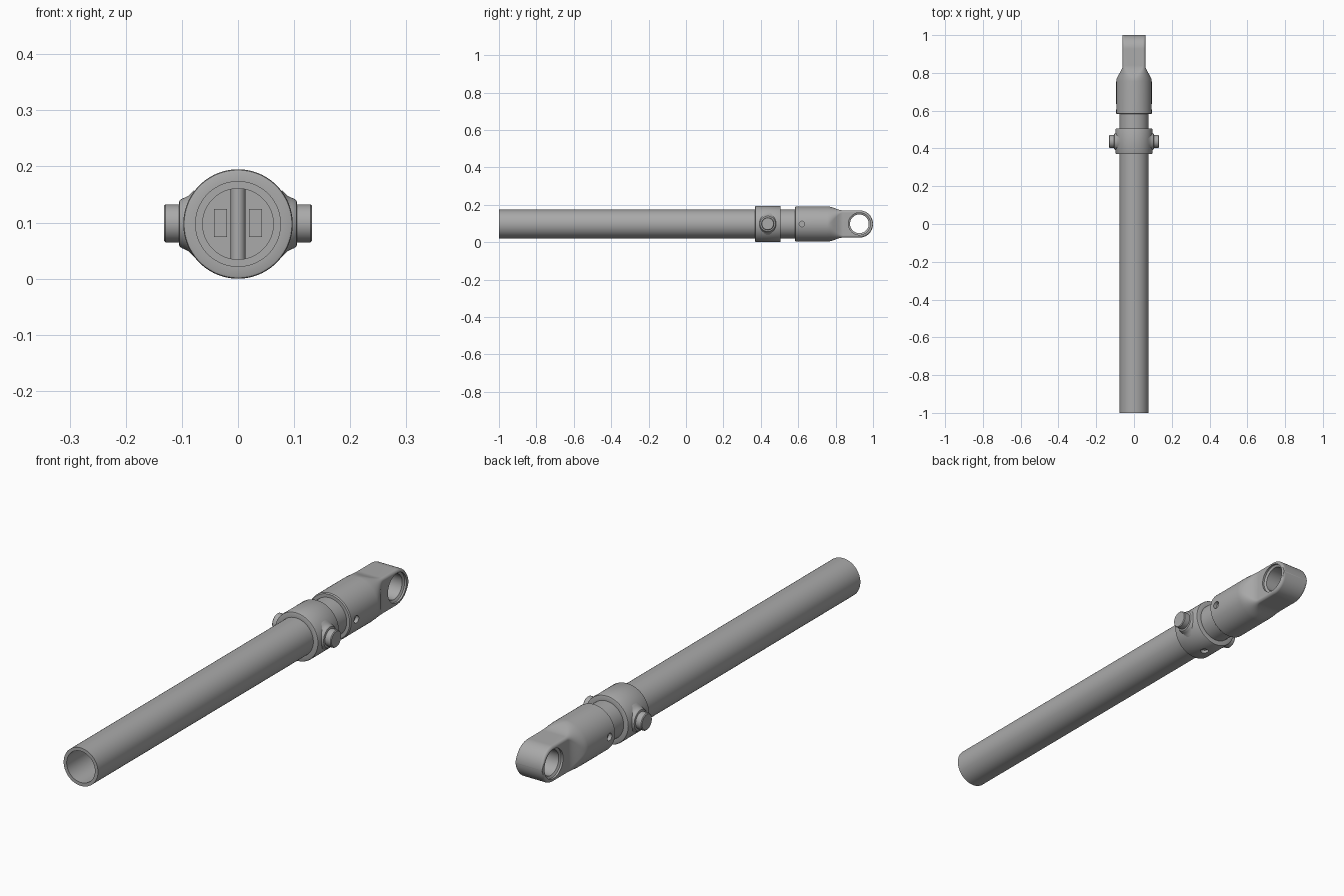
import bpy, bmesh, math
from mathutils import Matrix, Vector

cube = bpy.data.objects.get("Cube")
if cube:
    bpy.data.objects.remove(cube)

CZ = 0.0975                      # height of the long axis
TRUNNION_Y, EYE_Y = 0.437, 0.927

steel = bpy.data.materials.new("plain grey steel")
steel.use_nodes = True
GREY = (0.40, 0.40, 0.40, 1)
steel.diffuse_color = GREY
steel.node_tree.nodes["Principled BSDF"].inputs["Base Color"].default_value = GREY


def finish(name, bm):
    bmesh.ops.remove_doubles(bm, verts=bm.verts, dist=1e-5)
    bmesh.ops.recalc_face_normals(bm, faces=bm.faces)
    mesh = bpy.data.meshes.new(name)
    bm.to_mesh(mesh)
    bm.free()
    mesh.materials.append(steel)
    obj = bpy.data.objects.new(name, mesh)
    bpy.context.collection.objects.link(obj)
    return obj


def lathe(name, profile, axis="Y", origin=(0, 0, CZ), closed=False, sides=64):
    """Turn (radius, distance) points around an axis through origin."""
    bm = bmesh.new()
    direction = {"X": (1, 0, 0), "-X": (-1, 0, 0), "Y": (0, 1, 0), "Z": (0, 0, 1)}[axis]
    turn = Vector((0, 0, 1)).rotation_difference(Vector(direction)).to_matrix().to_4x4()
    place = Matrix.Translation(origin) @ turn
    rings = []
    for r, t in profile:
        angles = [2 * math.pi * i / sides for i in range(sides)]
        rings.append([bm.verts.new(place @ Vector((r * math.cos(a), r * math.sin(a), t)))
                      for a in angles])
    pairs = list(zip(rings, rings[1:]))
    if closed:
        pairs.append((rings[-1], rings[0]))
    for a, b in pairs:
        for i in range(sides):
            j = (i + 1) % sides
            bm.faces.new((a[i], a[j], b[j], b[i]))
    return finish(name, bm)


def cut(obj, cutter):
    mod = obj.modifiers.new("cut", "BOOLEAN")
    mod.operation, mod.solver, mod.object = "DIFFERENCE", "EXACT", cutter
    bpy.context.view_layer.objects.active = obj
    bpy.ops.object.modifier_apply(modifier=mod.name)
    bpy.data.objects.remove(cutter)


def rod_cutter(r, start, end, axis, origin):
    return lathe("cutter", [(0, start), (r, start), (r, end), (0, end)], axis, origin, sides=32)


def rounded_section(y, a, b, r, per_corner=16):
    """Rounded rectangle, half width a, half height b, corner radius r."""
    r = min(r, a, b)
    points = []
    for k, (sx, sz) in enumerate([(1, 1), (-1, 1), (-1, -1), (1, -1)]):
        for i in range(per_corner + 1):
            t = math.pi / 2 * (k + i / per_corner)
            points.append((sx * (a - r) + r * math.cos(t), y, CZ + sz * (b - r) + r * math.sin(t)))
    return points


parts = []

# Long tube, open at the front
parts.append(lathe("tube", [(0.0765, -1), (0.0765, 0.6), (0.063, 0.6), (0.063, -1)], closed=True))

# Plug closing the tube, with two raised pads and a cross pin
parts.append(lathe("tube_plug", [(0, 0.5), (0.064, 0.5), (0.064, 0.62), (0, 0.62)]))
for side, label in ((1, "left"), (-1, "right")):
    bm = bmesh.new()
    bmesh.ops.create_cube(bm, size=1, matrix=Matrix.Translation((side * 0.0315, 0.499, CZ + 0.002))
                          @ Matrix.Diagonal((0.023, 0.008, 0.05, 1)))
    parts.append(finish(label + "_plug_pad", bm))
parts.append(lathe("cross_pin", [(0, -0.086), (0.013, -0.086), (0.013, 0.07), (0, 0.07)],
                   "Z", (0, TRUNNION_Y, CZ), sides=32))

# Collar with softened edges and a small hole underneath
R, y0, y1 = 0.0975, 0.37, 0.506
collar = lathe("collar", [(0.076, y0), (R - 0.005, y0), (R - 0.0015, y0 + 0.0015), (R, y0 + 0.005),
                          (R, y1 - 0.005), (R - 0.0015, y1 - 0.0015), (R - 0.005, y1), (0.076, y1)],
               closed=True, sides=96)
cut(collar, rod_cutter(0.016, -0.15, -0.05, "Z", (0, TRUNNION_Y, CZ)))
parts.append(collar)

# Bosses and trunnion pins on both sides
for axis, label in (("X", "left"), ("-X", "right")):
    origin = (0, TRUNNION_Y, CZ + 0.001)
    parts.append(lathe(label + "_boss", [(0.06, 0.078), (0.054, 0.084), (0.049, 0.089), (0.046, 0.095),
                                         (0.044, 0.1), (0.041, 0.104), (0.037, 0.1055), (0, 0.1055)],
                       axis, origin))
    parts.append(lathe(label + "_trunnion_pin", [(0, 0.09), (0.034, 0.09), (0.034, 0.129),
                                                 (0.031, 0.132), (0, 0.132)], axis, origin))

# Rod end: round socket flowing into a flat tongue with a rounded tip
R, A, B, C = 0.094, 0.06, 0.073, 0.012
sections = [(0.582, R - 0.004, R - 0.004, R), (0.586, R, R, R), (0.755, R, R, R)]
for i in range(1, 15):
    t = i / 14
    s = t * t * (3 - 2 * t)
    sections.append((0.755 + 0.085 * t, R + (A - R) * s, R + (B - R) * s, R + (C - R) * s))
sections.append((EYE_Y, A, B, C))
for i in range(1, 21):
    t = math.pi / 2 * i / 20
    sections.append((EYE_Y + B * math.sin(t), A, max(B * math.cos(t), 0.002), C))

bm = bmesh.new()
loops = [[bm.verts.new(p) for p in rounded_section(*s)] for s in sections]
for a, b in zip(loops, loops[1:]):
    for i in range(len(a)):
        j = (i + 1) % len(a)
        bm.faces.new((a[i], a[j], b[j], b[i]))
bm.faces.new(loops[0])
bm.faces.new(loops[-1])
rod_end = finish("rod_end", bm)

# Eye bore with chamfered mouths, and side set-screw holes
eye = (0, EYE_Y, CZ + 0.001)
cut(rod_end, lathe("cutter", [(0, -0.08), (0.059, -0.08), (0.059, -0.052), (0.05, -0.047), (0.05, 0.047),
                              (0.059, 0.052), (0.059, 0.08), (0, 0.08)], "X", eye))
for axis in ("X", "-X"):
    cut(rod_end, rod_cutter(0.015, 0.078, 0.12, axis, (0, 0.62, CZ)))
parts.append(rod_end)

# Smooth shading with crisp edges
bpy.ops.object.select_all(action="DESELECT")
for obj in parts:
    obj.select_set(True)
bpy.context.view_layer.objects.active = parts[0]
bpy.ops.object.shade_smooth_by_angle(angle=math.radians(30))
